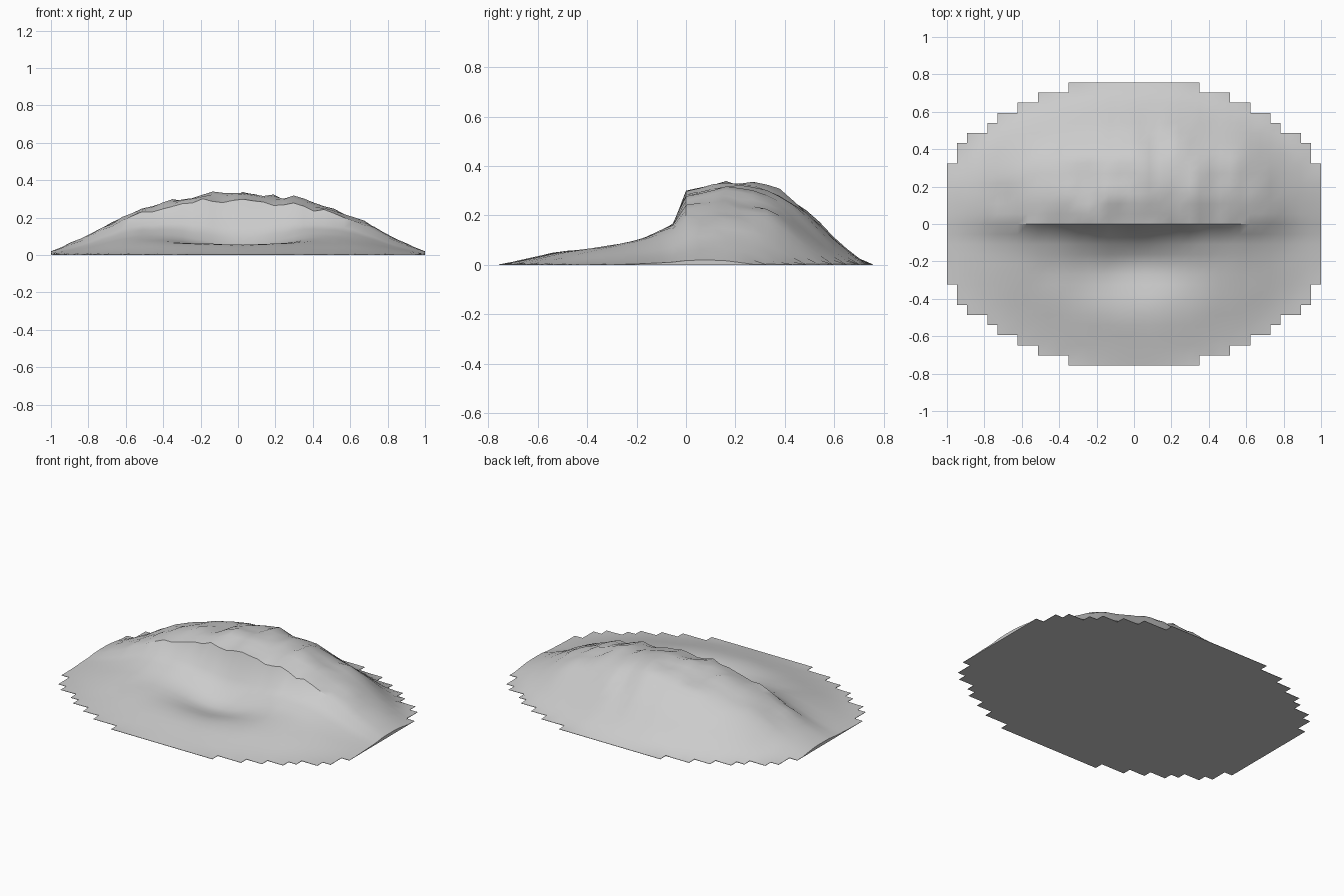
import bpy
import bmesh
import math
from mathutils import Vector, noise

NX, NY = 37, 28            # terrain cells across and deep
HX, HY = 1.0, 0.757        # half sizes
A, B = 1.09, 0.765         # oval outline radii

# Height across the hill (by |x|) and from front to back (by y)
ACROSS = [(0, .33), (.2, .318), (.35, .29), (.5, .25), (.6, .22), (.7, .165),
          (.8, .105), (.9, .06), (1, .02)]
DEPTH = [(-.757, 0), (-.6, .11), (-.4, .3), (-.2, .47), (-.054, .66), (0, .89),
         (.1, .97), (.17, 1), (.3, .95), (.4, .85), (.5, .63), (.6, .33),
         (.7, .08), (.757, 0)]


def lookup(table, t):
    t = min(max(t, table[0][0]), table[-1][0])
    for (t0, v0), (t1, v1) in zip(table, table[1:]):
        if t <= t1:
            return v0 + (v1 - v0) * (t - t0) / (t1 - t0)
    return table[-1][1]


def height(x, y):
    oval = math.sqrt(max(0.05, 1 - (x / A) ** 2))
    z = lookup(ACROSS, abs(x)) * lookup(DEPTH, y / oval)
    # Hollow at the foot of the cliff
    if y < -0.01:
        z -= 0.125 * math.exp(-(x / 0.33) ** 2 - ((y + 0.2) / 0.2) ** 2)
    # Weathered bumps, stronger on the crest
    rough = 0.07 if y > -0.01 else 0.04
    z *= 1 + rough * noise.noise(Vector((x * 7, y * 4, 0.3)))
    z *= 1 + rough * noise.noise(Vector((x * 14, y * 10, 5.1)))
    return max(z, 0.002)


cube = bpy.data.objects.get("Cube")
if cube:
    bpy.data.objects.remove(cube, do_unlink=True)

stone = bpy.data.materials.new("pale_grey_stone")
stone.use_nodes = True
stone.diffuse_color = (0.6, 0.6, 0.6, 1)
stone.node_tree.nodes["Principled BSDF"].inputs["Base Color"].default_value = (0.6, 0.6, 0.6, 1)

# Flat base: a grid trimmed to a stepped oval
bm = bmesh.new()
bmesh.ops.create_grid(bm, x_segments=NX, y_segments=NY, size=1)
for v in bm.verts:
    v.co = (v.co.x * HX, v.co.y * HY, 0)
outside = []
for f in bm.faces:
    c = f.calc_center_median()
    if (c.x / A) ** 2 + (c.y / B) ** 2 > 1:
        outside.append(f)
bmesh.ops.delete(bm, geom=outside, context='FACES')

# Raise the upper surface, leaving the base flat
rim = {tuple(round(n, 3) for n in v.co) for v in bm.verts if v.is_boundary}
raised = bmesh.ops.extrude_face_region(bm, geom=bm.faces[:], use_keep_orig=True)
for v in raised["geom"]:
    if isinstance(v, bmesh.types.BMVert):
        on_rim = tuple(round(n, 3) for n in v.co) in rim
        at_side = abs(v.co.x) > 0.99 * HX
        z = height(v.co.x, v.co.y)
        v.co.z = min(z, 0.004) if on_rim and not at_side else z
bmesh.ops.recalc_face_normals(bm, faces=bm.faces[:])

mesh = bpy.data.meshes.new("hill_terrain")
bm.to_mesh(mesh)
bm.free()
mesh.materials.append(stone)
hill = bpy.data.objects.new("hill_terrain", mesh)
bpy.context.collection.objects.link(hill)
bpy.context.view_layer.objects.active = hill
hill.select_set(True)
bpy.ops.object.shade_smooth_by_angle(angle=math.radians(35))
